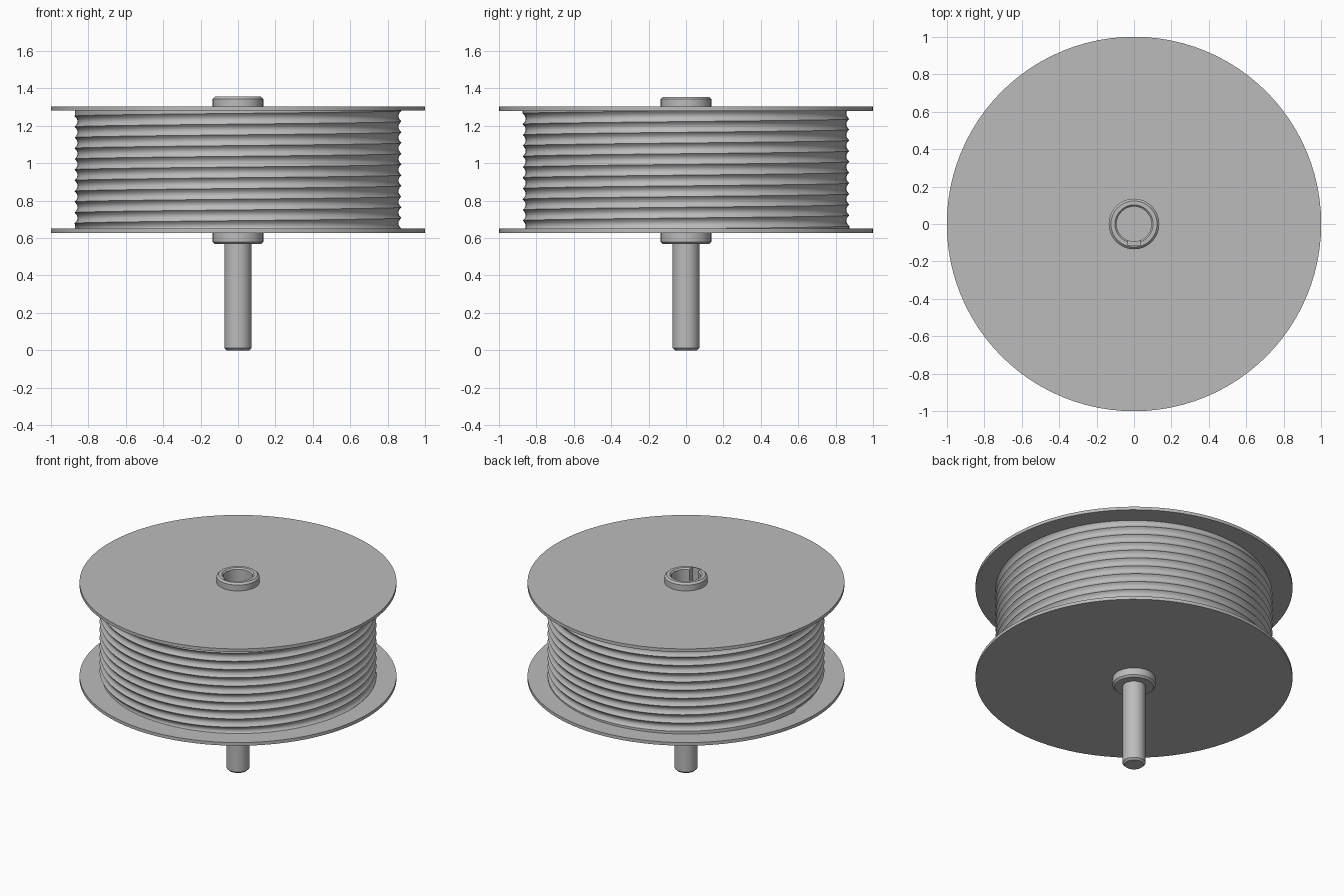
import bpy, bmesh, math

cube = bpy.data.objects.get("Cube")
if cube:
    bpy.data.objects.remove(cube)

# Single material
grey = bpy.data.materials.new("plain_grey")
grey.use_nodes = True
colour = (0.5, 0.5, 0.5, 1)
grey.diffuse_color = colour
grey.node_tree.nodes["Principled BSDF"].inputs["Base Color"].default_value = colour


def make_object(name, bm):
    bmesh.ops.remove_doubles(bm, verts=bm.verts, dist=1e-5)
    bmesh.ops.dissolve_degenerate(bm, edges=bm.edges, dist=1e-5)
    mesh = bpy.data.meshes.new(name)
    bm.to_mesh(mesh)
    bm.free()
    mesh.materials.append(grey)
    obj = bpy.data.objects.new(name, mesh)
    bpy.context.collection.objects.link(obj)
    return obj


def smooth(obj):
    bpy.ops.object.select_all(action='DESELECT')
    obj.select_set(True)
    bpy.context.view_layer.objects.active = obj
    bpy.ops.object.shade_smooth_by_angle(angle=math.radians(30))


def lathe(name, profile, steps=48, closed=False):
    """Spin (radius, height) points around the z axis."""
    bm = bmesh.new()
    verts = [bm.verts.new((r, 0, z)) for r, z in profile]
    ends = verts[1:] + verts[:1] if closed else verts[1:]
    edges = [bm.edges.new(pair) for pair in zip(verts, ends)]
    bmesh.ops.spin(bm, geom=verts + edges, cent=(0, 0, 0), axis=(0, 0, 1),
                   angle=math.tau, steps=steps, use_merge=True)
    bmesh.ops.remove_doubles(bm, verts=bm.verts, dist=1e-5)
    bmesh.ops.recalc_face_normals(bm, faces=bm.faces)
    return make_object(name, bm)


LOW, HIGH, PLATE = 0.65, 1.28, 0.022      # inner flange faces, plate thickness
BEVEL = 0.012

# Flanges
smooth(lathe("lower_flange", [(0, LOW - PLATE), (1, LOW - PLATE), (1, LOW), (0, LOW)], 96))
smooth(lathe("upper_flange", [(0.13, HIGH), (1, HIGH), (1, HIGH + PLATE),
                              (0.13, HIGH + PLATE)], 96, closed=True))

# Drum with one continuous helical cable groove
TURNS, SEGS, ACROSS = 11, 96, 8
CREST, DEPTH = 0.873, 0.016
pitch = (HIGH - LOW) / TURNS
bm = bmesh.new()
previous = None
for i in range(-SEGS, (TURNS + 1) * SEGS + 1):
    angle = math.pi + math.tau * i / SEGS
    grooved = 0 <= i <= TURNS * SEGS
    row = []
    for j in range(ACROSS + 1):
        s = j / ACROSS - 0.5
        z = LOW + (i / SEGS + s) * pitch
        z = min(max(z, LOW - 0.01), HIGH + 0.01)
        r = CREST - (DEPTH * (1 - 4 * s * s) if grooved else 0)
        row.append(bm.verts.new((r * math.cos(angle), r * math.sin(angle), z)))
    if previous:
        for j in range(ACROSS):
            bm.faces.new((previous[j], row[j], row[j + 1], previous[j + 1]))
    previous = row
smooth(make_object("grooved_drum", bm))

# Lower collar and drive shaft
base = LOW - PLATE
smooth(lathe("lower_collar", [(0, 0.567), (0.135 - BEVEL, 0.567), (0.135, 0.567 + BEVEL),
                              (0.135, base), (0, base)]))
smooth(lathe("shaft", [(0, 0), (0.072 - BEVEL, 0), (0.072, BEVEL), (0.072, 0.58), (0, 0.58)]))

# Upper hub: chamfered collar with a blind bore
top, floor = 1.355, 0.8
hub = lathe("upper_hub", [(0, floor - 0.05), (0.135, floor - 0.05), (0.135, top - BEVEL),
                          (0.135 - BEVEL, top), (0.102, top), (0.093, top - 0.009),
                          (0.093, floor), (0, floor)])

# Keyway slot on the front side of the bore
bm = bmesh.new()
bmesh.ops.create_cube(bm, size=1)
bmesh.ops.scale(bm, vec=(0.066, 0.08, 0.7), verts=bm.verts)
bmesh.ops.translate(bm, vec=(0, -0.076, floor + 0.01 + 0.35), verts=bm.verts)
cutter = make_object("keyway_cutter", bm)
cutter.hide_render = True
slot = hub.modifiers.new("keyway", 'BOOLEAN')
slot.operation, slot.solver, slot.object = 'DIFFERENCE', 'EXACT', cutter
bpy.context.view_layer.objects.active = hub
bpy.ops.object.modifier_apply(modifier="keyway")
bpy.data.objects.remove(cutter)
smooth(hub)
